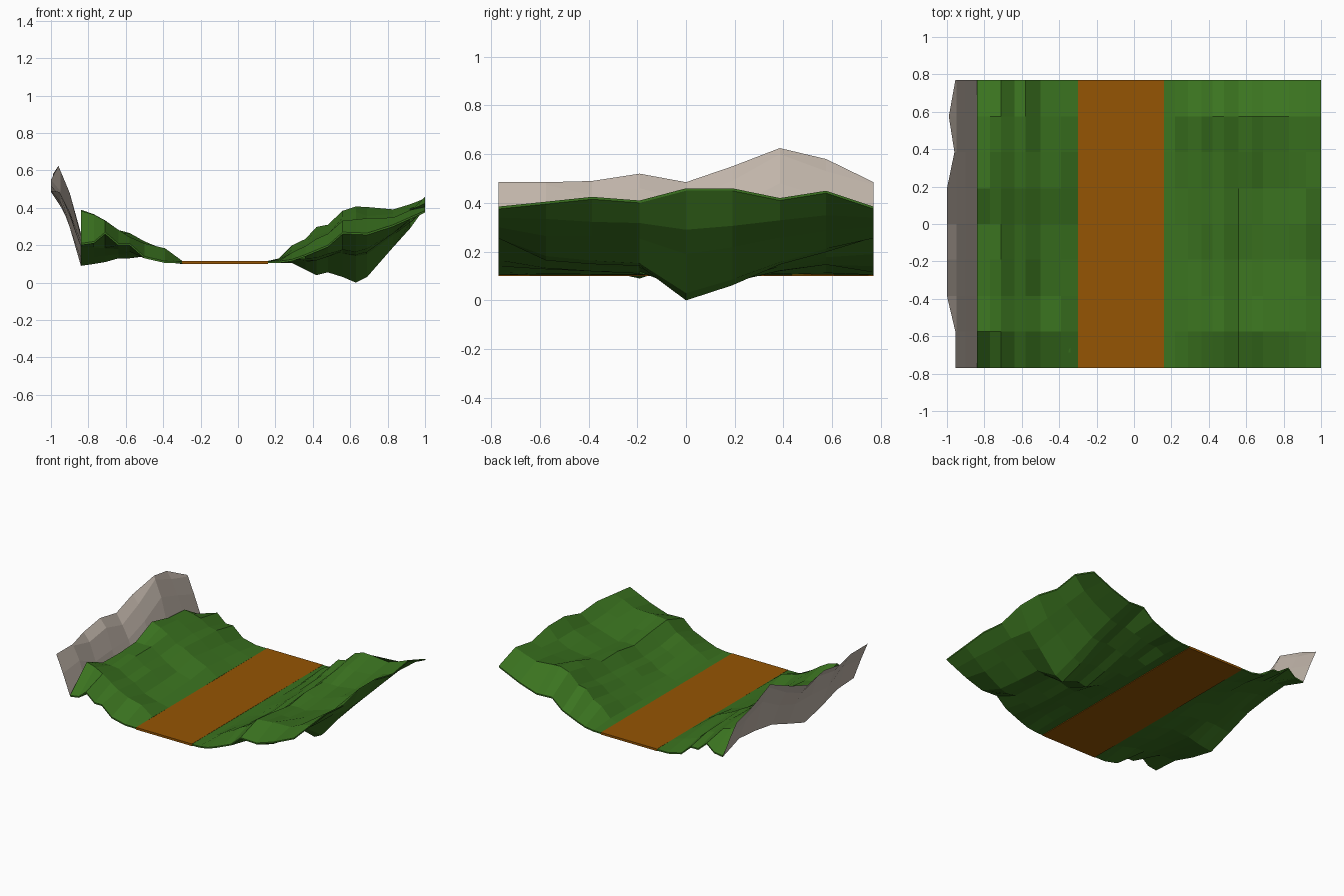
import bpy, bmesh, random

if "Cube" in bpy.data.objects:
    bpy.data.objects.remove(bpy.data.objects["Cube"])
random.seed(4)

# Shared rows along the path
ROWS = [-.77, -.575, -.385, -.19, 0, .19, .385, .575, .77]


def material(name, rgb):
    m = bpy.data.materials.new(name)
    m.diffuse_color = (*rgb, 1)
    m.use_nodes = True
    m.node_tree.nodes["Principled BSDF"].inputs["Base Color"].default_value = m.diffuse_color
    return m


GRASS = material("grass green", (.043, .172, .014))
EARTH = material("earth brown", (.30, .09, .001))
ROCK = material("rock grey", (.53, .46, .40))


def lerp(a, b, t):
    return a + (b - a) * t


def sheet(name, top, mat, bottom=None):
    """Skin a grid of points (rows of columns); with a bottom grid it is a closed slab."""
    bm = bmesh.new()

    def skin(grid, flip):
        vs = [[bm.verts.new(p) for p in row] for row in grid]
        for a, b in zip(vs, vs[1:]):
            for i in range(len(a) - 1):
                q = [a[i], a[i + 1], b[i + 1], b[i]]
                bm.faces.new(q[::-1] if flip else q)
        return vs

    def rim(vs):
        return (vs[0] + [r[-1] for r in vs[1:]] + vs[-1][-2::-1]
                + [r[0] for r in vs[-2:0:-1]])

    t = skin(top, False)
    if bottom:
        ra, rb = rim(t), rim(skin(bottom, True))
        for i in range(len(ra)):
            j = (i + 1) % len(ra)
            bm.faces.new((ra[j], ra[i], rb[i], rb[j]))
    bmesh.ops.remove_doubles(bm, verts=bm.verts, dist=.0005)
    me = bpy.data.meshes.new(name)
    bm.to_mesh(me)
    bm.free()
    me.materials.append(mat)
    ob = bpy.data.objects.new(name, me)
    bpy.context.collection.objects.link(ob)
    return ob


def bank(name, cols, rise, dip, edge=None):
    """cols: (x, end height, crest height, underside height); rise and dip blend per row."""
    top, bottom = [], []
    for r, y in enumerate(ROWS):
        t, b = [], []
        for c, (x, low, high, under) in enumerate(cols):
            z, d = lerp(low, high, rise[r]), dip[r]
            if 0 < r < 8 and abs(x) > .32:
                z += random.uniform(-.012, .012)
            if edge and c == len(cols) - 1:
                z, d = edge[r], 0
            t.append((x, y, z))
            b.append((x, y, lerp(z - .01, min(under, z - .01), d)))
        top.append(t)
        bottom.append(b)
    sheet(name, top, GRASS, bottom)
    return bottom


# Left grassy bank
left_cols = [(-.84, .21, .41, .09), (-.77, .22, .39, .10), (-.71, .27, .34, .11),
             (-.64, .21, .30, .13), (-.58, .21, .26, .13), (-.50, .14, .22, .14),
             (-.39, .115, .18, .11), (-.30, .114, .118, .10)]
left_under = bank("left_bank", left_cols,
                  [0, .9, .45, .5, .5, .9, .7, .6, 0],
                  [0, .65, .8, 1, .7, .55, .35, .25, 0])

# Right grassy bank with a deep underside, tapering to a thin outer edge
right_cols = [(.16, .114, .116, .105), (.22, .115, .13, .105), (.29, .125, .20, .105),
              (.36, .15, .235, .07), (.42, .175, .305, .04), (.48, .20, .32, .055),
              (.56, .27, .395, .03), (.63, .268, .415, 0), (.69, .265, .40, .03),
              (.83, .31, .40, .19), (.92, .35, .43, .29), (1, .385, .46, .35)]
bank("right_bank", right_cols,
     [0, .5, .3, .2, .3, .4, .7, 1, 0],
     [0, .5, .5, .5, 1, .8, .6, .5, 0],
     edge=[.385, .405, .425, .41, .46, .46, .42, .45, .385])

# Flat dirt path
path_x = [-.30, -.15, 0, .16]
sheet("path", [[(x, y, .116) for x in path_x] for y in ROWS], EARTH,
      [[(x, y, .10) for x in path_x] for y in ROWS])

# Rocky cliff: its foot meets the bank's underside, rising to a jagged outer rim
rim_x = [-.955, -.955, -1, -1, -1, -1, -.96, -.99, -.955]
rim_z = [.485, .485, .49, .52, .485, .55, .625, .58, .485]
inner_z = [.475, .475, .43, .46, .41, .49, .60, .53, .475]
cliff = []
for r, y in enumerate(ROWS):
    foot = left_under[r][0][2]
    cliff.append([(rim_x[r], y, rim_z[r]), (-.95, y, inner_z[r]),
                  (-.9, y, lerp(foot, inner_z[r], .6 + random.uniform(-.06, .06))),
                  (-.84, y, foot)])
sheet("cliff", cliff, ROCK)
